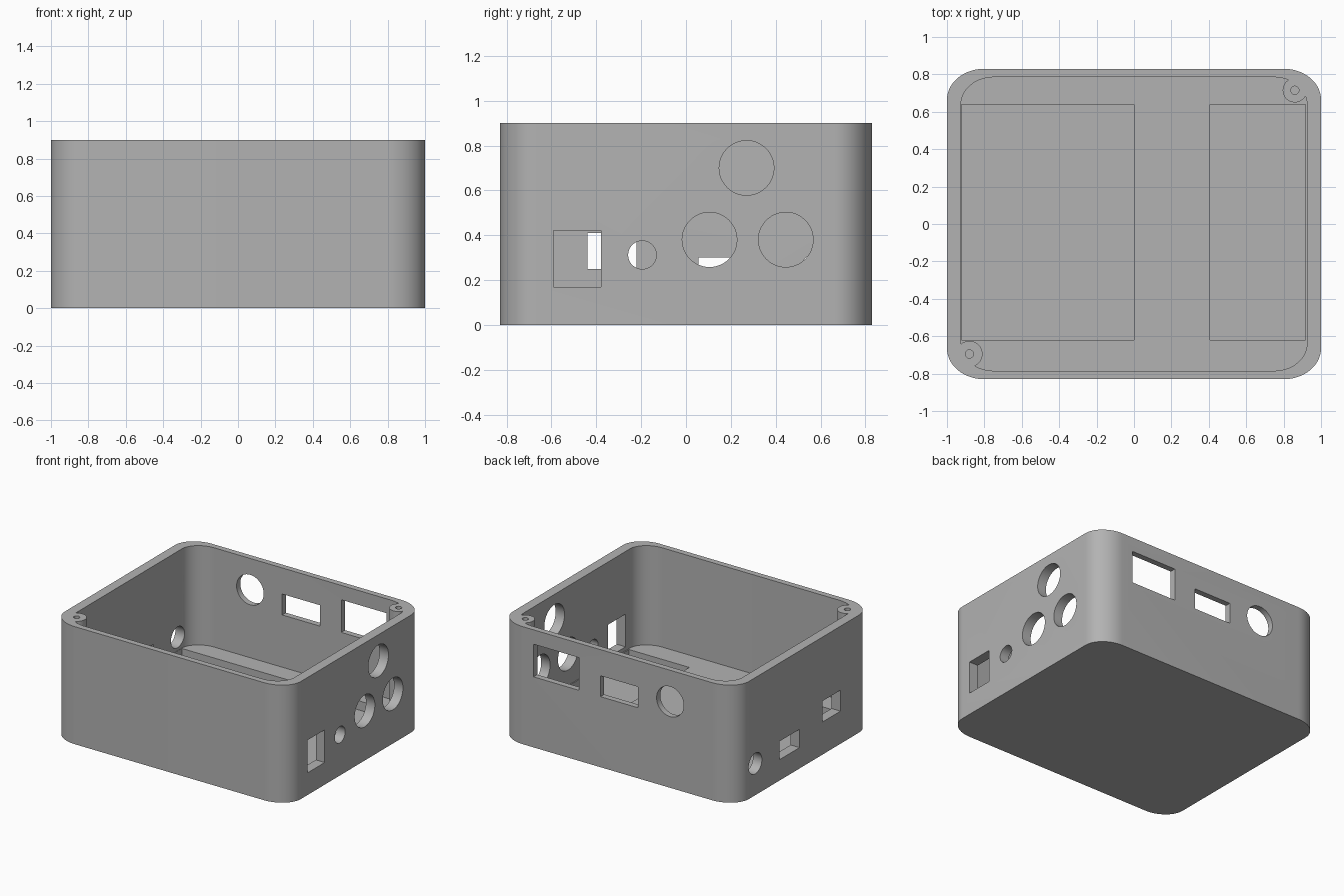
import bpy, bmesh, math
from mathutils import Matrix, Vector

cube = bpy.data.objects.get("Cube")
if cube:
    bpy.data.objects.remove(cube, do_unlink=True)

HEIGHT, FLOOR, RECESS = 0.9, 0.14, 0.07
grey = bpy.data.materials.new("plain grey")
grey.use_nodes = True
grey.diffuse_color = (0.45, 0.45, 0.45, 1)
grey.node_tree.nodes["Principled BSDF"].inputs["Base Color"].default_value = (0.45, 0.45, 0.45, 1)


def make(name, bm):
    bmesh.ops.recalc_face_normals(bm, faces=bm.faces)
    mesh = bpy.data.meshes.new(name)
    bm.to_mesh(mesh)
    bm.free()
    mesh.materials.append(grey)
    ob = bpy.data.objects.new(name, mesh)
    bpy.context.collection.objects.link(ob)
    return ob


def rounded_prism(name, hx, hy, rx, ry, z0, z1, steps=14):
    """Upright prism with elliptical corners."""
    bm = bmesh.new()
    ring = []
    for q, (sx, sy) in enumerate(((1, 1), (-1, 1), (-1, -1), (1, -1))):
        for i in range(steps + 1):
            a = math.pi / 2 * (q + i / steps)
            ring.append(bm.verts.new((sx * (hx - rx) + rx * math.cos(a),
                                      sy * (hy - ry) + ry * math.sin(a), z0)))
    base = bm.faces.new(ring)
    top = bmesh.ops.extrude_face_region(bm, geom=[base])["geom"]
    bmesh.ops.translate(bm, vec=(0, 0, z1 - z0),
                        verts=[v for v in top if isinstance(v, bmesh.types.BMVert)])
    return make(name, bm)


def block(name, low, high):
    bm = bmesh.new()
    low, high = Vector(low), Vector(high)
    bmesh.ops.create_cube(bm, size=1, matrix=Matrix.Translation((low + high) / 2)
                          @ Matrix.Diagonal((*(high - low), 1)))
    return make(name, bm)


def rod(name, centre, radius, depth, axis="Z"):
    bm = bmesh.new()
    turn = {"X": Matrix.Rotation(math.pi / 2, 4, "Y"),
            "Y": Matrix.Rotation(math.pi / 2, 4, "X"), "Z": Matrix.Identity(4)}[axis]
    bmesh.ops.create_cone(bm, cap_ends=True, segments=48, radius1=radius, radius2=radius,
                          depth=depth, matrix=Matrix.Translation(centre) @ turn)
    return make(name, bm)


def cut(target, cutter):
    mod = target.modifiers.new("cut", "BOOLEAN")
    mod.operation, mod.solver, mod.object = "DIFFERENCE", "EXACT", cutter
    bpy.context.view_layer.update()
    with bpy.context.temp_override(object=target, active_object=target):
        bpy.ops.object.modifier_apply(modifier=mod.name)
    bpy.data.objects.remove(cutter, do_unlink=True)


# Outer shell, and a cavity that leaves two corner screw posts standing
shell = rounded_prism("enclosure_body", 1.0, 0.83, 0.2, 0.165, 0, HEIGHT)
cavity = rounded_prism("cavity_cutter", 0.925, 0.785, 0.175, 0.145, FLOOR, 1.1)
posts = ((0.86, 0.715, 0.065), (-0.88, -0.695, 0.07))
for x, y, r in posts:
    cut(cavity, rod("post_cutter", (x, y, 0.6), r, 1.4))
cut(shell, cavity)
for x, y, r in posts:
    cut(shell, rod("screw_hole_cutter", (x, y, HEIGHT), 0.022, 0.6))

# Two recesses in the floor
for x0, x1 in ((-0.923, 0.0), (0.405, 0.918)):
    cut(shell, block("recess_cutter", (x0, -0.62, RECESS), (x1, 0.638, FLOOR + 0.01)))

# +x wall: one square port, one small and three large round ports
cut(shell, block("port_cutter", (0.85, -0.59, 0.17), (1.1, -0.38, 0.42)))
for y, z, r in ((-0.195, 0.312, 0.063), (0.105, 0.38, 0.122),
                (0.445, 0.38, 0.122), (0.27, 0.70, 0.122)):
    cut(shell, rod("port_cutter", (0.98, y, z), r, 0.26, "X"))

# -x wall: two slots and a round port
for y0, y1, z0, z1 in ((0.055, 0.30, 0.16, 0.30), (-0.44, -0.22, 0.25, 0.41)):
    cut(shell, block("port_cutter", (-1.1, y0, z0), (-0.85, y1, z1)))
cut(shell, rod("port_cutter", (-0.98, 0.59, 0.243), 0.08, 0.26, "X"))

# Back wall: large window, slot and round port
for x0, x1, z1 in ((0.325, 0.71, 0.79), (-0.175, 0.143, 0.70)):
    cut(shell, block("port_cutter", (x0, 0.7, 0.54), (x1, 0.95, z1)))
cut(shell, rod("port_cutter", (-0.447, 0.82, 0.66), 0.115, 0.24, "Y"))

# Smooth curves, crisp edges
bpy.ops.object.select_all(action="DESELECT")
shell.select_set(True)
bpy.context.view_layer.objects.active = shell
bpy.ops.object.shade_smooth_by_angle(angle=math.radians(30))
